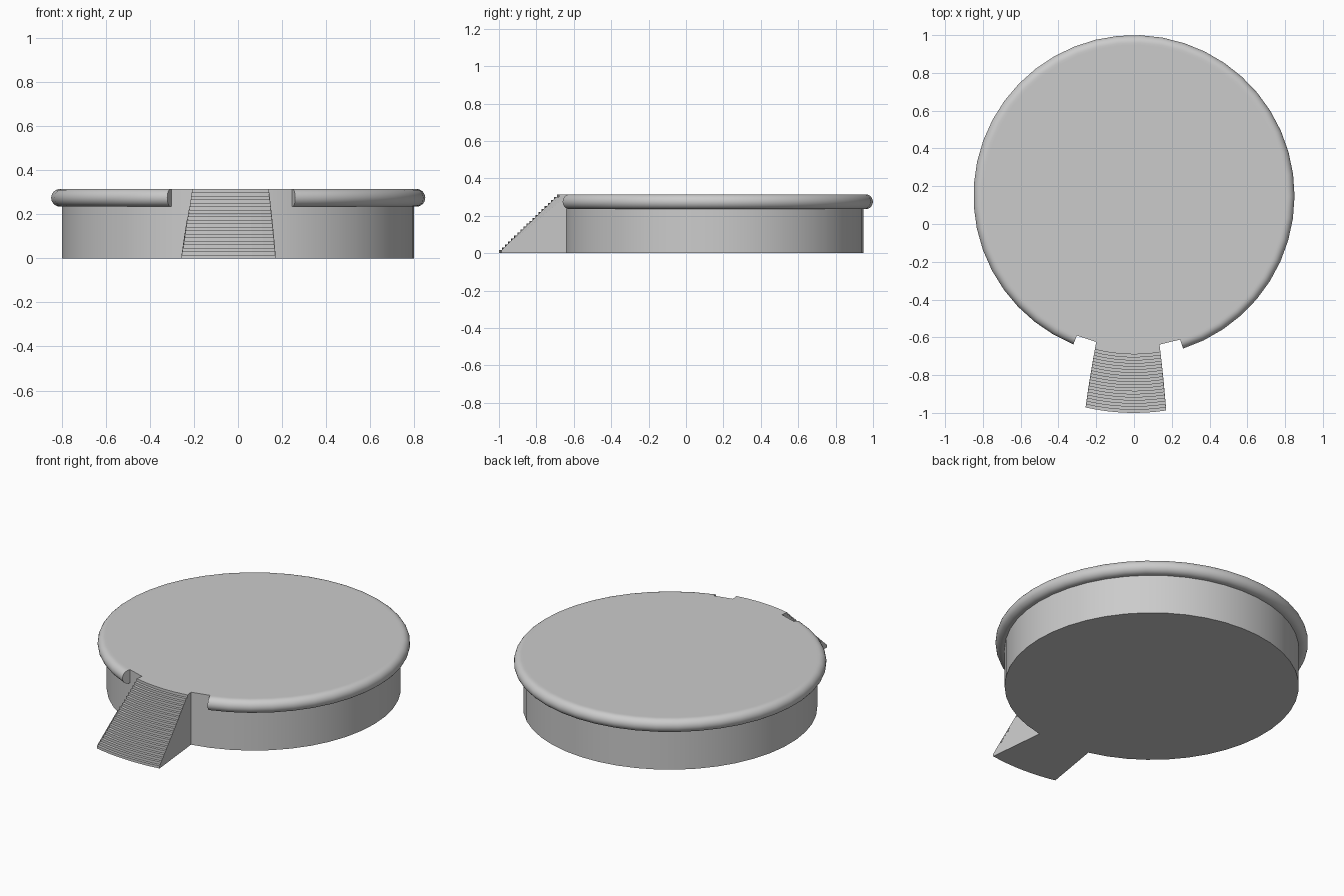
import bpy, bmesh, math

if "Cube" in bpy.data.objects:
    bpy.data.objects.remove(bpy.data.objects["Cube"])

CY = 0.15            # centre of the round platform
TOP = 0.315          # platform height
GAP_L, GAP_R = -22.2, 17.8   # rim opening, degrees from the front
SEG = 8.0            # degrees per facet


def sweep(name, profile, left, right, n):
    """Sweep a closed (radius, z) profile about the platform axis, capping both ends."""
    bm = bmesh.new()
    rings = []
    for i in range(n + 1):
        ring = []
        for r, z in profile:
            a = math.radians(left(r) + (right(r) - left(r)) * i / n)
            ring.append(bm.verts.new((r * math.sin(a), CY - r * math.cos(a), z)))
        rings.append(ring)
    m = len(profile)
    for a, b in zip(rings, rings[1:]):
        for j in range(m):
            k = (j + 1) % m
            bm.faces.new((a[j], a[k], b[k], b[j]))
    caps = [bm.faces.new(rings[0]), bm.faces.new(rings[-1])]
    bmesh.ops.triangulate(bm, faces=caps)
    bmesh.ops.recalc_face_normals(bm, faces=bm.faces)
    return finish(name, bm)


def finish(name, bm):
    me = bpy.data.meshes.new(name)
    bm.to_mesh(me)
    bm.free()
    ob = bpy.data.objects.new(name, me)
    bpy.context.collection.objects.link(ob)
    return ob


def smooth(ob, angle):
    bpy.ops.object.select_all(action='DESELECT')
    ob.select_set(True)
    bpy.context.view_layer.objects.active = ob
    bpy.ops.object.shade_smooth_by_angle(angle=math.radians(angle))


# Round platform, facets lined up with the rim opening
bm = bmesh.new()
base = []
for i in range(45):
    a = math.radians(GAP_R + SEG * i)
    base.append(bm.verts.new((0.8 * math.sin(a), CY - 0.8 * math.cos(a), 0)))
floor = bm.faces.new(base)
ext = bmesh.ops.extrude_face_region(bm, geom=[floor], use_keep_orig=True)
bmesh.ops.translate(bm, vec=(0, 0, TOP),
                    verts=[v for v in ext['geom'] if isinstance(v, bmesh.types.BMVert)])
bmesh.ops.recalc_face_normals(bm, faces=bm.faces)
smooth(finish("platform", bm), 30)

# Half-round rim, open at the stairs
rim = [(0.798, TOP - 0.08)]
for i in range(13):
    t = math.radians(-90 + 15 * i)
    rim.append((0.81 + 0.04 * math.cos(t), TOP - 0.04 + 0.04 * math.sin(t)))
rim.append((0.798, TOP))
smooth(sweep("rim", rim, lambda r: GAP_R, lambda r: GAP_L + 360, 40), 40)

# Curved flight of steps, slightly flared towards the bottom
STEPS = 20
stairs = [(0.79, 0.0)]
for i in range(STEPS):
    r = 1.15 - i * 0.31 / (STEPS - 1)
    stairs += [(r, TOP * i / STEPS), (r, TOP * (i + 1) / STEPS)]
stairs.append((0.79, TOP))
sweep("stairs", stairs,
      lambda r: -14.5 + 1.6 * (r - 0.795) / 0.35,
      lambda r: 9.75 - 1.2 * (r - 0.795) / 0.35, 8)
